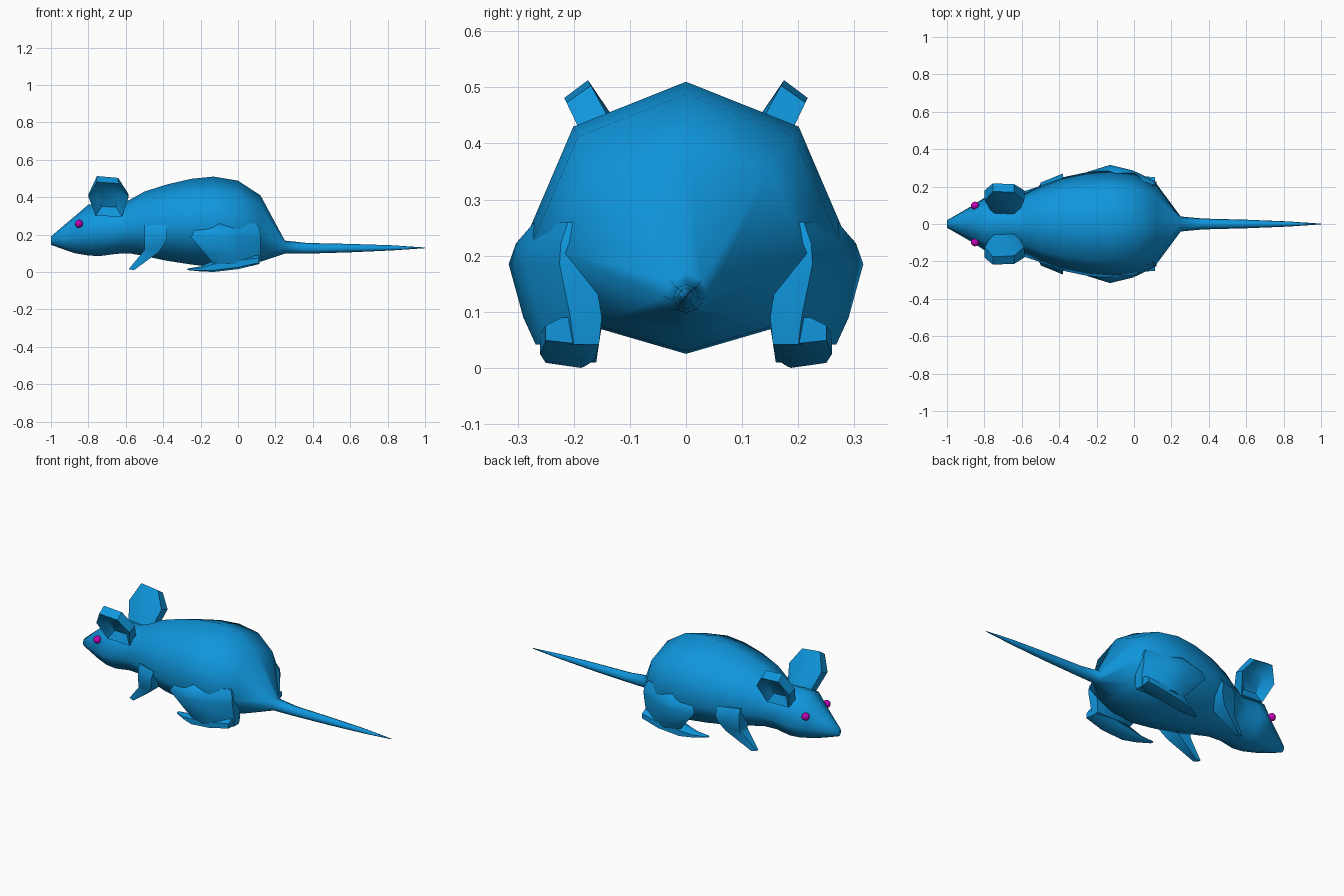
import bpy, bmesh, math
from mathutils import Vector

if "Cube" in bpy.data.objects:
    bpy.data.objects.remove(bpy.data.objects["Cube"])


def material(name, rgb):
    m = bpy.data.materials.new(name)
    m.diffuse_color = (*rgb, 1)
    m.use_nodes = True
    m.node_tree.nodes["Principled BSDF"].inputs["Base Color"].default_value = m.diffuse_color
    return m


BLUE = material("blue", (0.005, 0.305, 0.72))
MAGENTA = material("magenta", (0.55, 0.0, 0.48))


def finish(name, bm, mat, angle):
    bmesh.ops.recalc_face_normals(bm, faces=bm.faces)
    me = bpy.data.meshes.new(name)
    bm.to_mesh(me)
    bm.free()
    me.materials.append(mat)
    ob = bpy.data.objects.new(name, me)
    bpy.context.collection.objects.link(ob)
    bpy.ops.object.select_all(action='DESELECT')
    ob.select_set(True)
    bpy.context.view_layer.objects.active = ob
    bpy.ops.object.shade_smooth_by_angle(angle=math.radians(angle))
    return ob


def loft(name, rings, mat=BLUE, angle=50, side=1):
    """Skin a list of equal-length rings and cap both ends."""
    bm = bmesh.new()
    vs = [[bm.verts.new((x, y * side, z)) for x, y, z in r] for r in rings]
    n = len(rings[0])
    for a, b in zip(vs, vs[1:]):
        for i in range(n):
            j = (i + 1) % n
            bm.faces.new((a[i], a[j], b[j], b[i]))
    bm.faces.new(vs[0])
    bm.faces.new(vs[-1])
    return finish(name, bm, mat, angle)


def body_ring(x, top, bottom, w):
    h = top - bottom
    half = [(0.7, 0.835), (1, 0.42), (0.58, 0.1)]
    pts = [(0, 1)] + half + [(0, 0)] + [(-y, z) for y, z in reversed(half)]
    return [(x, y * w, bottom + z * h) for y, z in pts]


# Body, head and tail: x, top, bottom, half width
stations = [(-1, 0.19, 0.145, 0.02), (-0.93, 0.25, 0.12, 0.06),
            (-0.87, 0.30, 0.10, 0.095), (-0.8, 0.36, 0.088, 0.14),
            (-0.74, 0.365, 0.085, 0.15), (-0.65, 0.36, 0.097, 0.14),
            (-0.58, 0.385, 0.10, 0.165), (-0.5, 0.43, 0.085, 0.205),
            (-0.38, 0.468, 0.06, 0.25), (-0.25, 0.498, 0.04, 0.277),
            (-0.13, 0.51, 0.025, 0.287), (0, 0.488, 0.03, 0.275),
            (0.12, 0.41, 0.055, 0.215), (0.25, 0.168, 0.098, 0.04),
            (0.37, 0.155, 0.098, 0.029), (0.6, 0.15, 0.105, 0.023),
            (0.82, 0.143, 0.115, 0.014), (1, 0.131, 0.127, 0.002)]
loft("body", [body_ring(*s) for s in stations], angle=65)


def thigh_ring(x0, x1, y0, y1, z):
    d = y1 - y0
    m = x0 + (x1 - x0) * 0.33
    return [(x0, y0 + d * 0.75, z), (m, y1, z), (m + (x1 - m) * 0.5, y1 - d * 0.2, z),
            (x1, y0 + d * 0.4, z), (x1, y0, z), (m, y0, z)]


def box_ring(x, y0, y1, z0, z1):
    c = (y1 - y0) * 0.3
    return [(x, y0, z0 + (z1 - z0) * 0.4), (x, y0 + c, z0), (x, y1, z0 + (z1 - z0) * 0.15),
            (x, y1, z0 + (z1 - z0) * 0.7), (x, y1 - c, z1), (x, y0 + c, z1)]


def leg_ring(x0, x1, y0, y1, z0, z1):
    # z0 at the front edge, z1 at the back edge
    return [(x0, y0, z0), (x0, y1 - (y1 - y0) * 0.35, z0), (x1, y1, z1), (x1, y0, z1)]


for side, tag in ((1, "left"), (-1, "right")):
    # Hind thigh
    loft("hind_thigh_" + tag, [
        thigh_ring(-0.2, 0.10, 0.17, 0.27, 0.26),
        thigh_ring(-0.235, 0.118, 0.17, 0.303, 0.222),
        thigh_ring(-0.25, 0.12, 0.165, 0.316, 0.185),
        thigh_ring(-0.17, 0.12, 0.15, 0.29, 0.09),
        thigh_ring(-0.13, 0.115, 0.155, 0.268, 0.042)], side=side)
    # Hind foot
    loft("hind_foot_" + tag, [
        box_ring(-0.27, 0.165, 0.185, 0.01, 0.018),
        box_ring(-0.2, 0.163, 0.22, 0.003, 0.03),
        box_ring(-0.13, 0.16, 0.25, 0, 0.06),
        box_ring(0, 0.155, 0.26, 0.015, 0.08),
        box_ring(0.113, 0.155, 0.25, 0.042, 0.09)], side=side)
    # Front leg with pointed paw
    loft("front_leg_" + tag, [
        leg_ring(-0.5, -0.38, 0.13, 0.245, 0.25, 0.25),
        leg_ring(-0.5, -0.38, 0.13, 0.27, 0.21, 0.21),
        leg_ring(-0.5, -0.385, 0.14, 0.255, 0.118, 0.165),
        leg_ring(-0.51, -0.42, 0.145, 0.23, 0.105, 0.11),
        leg_ring(-0.585, -0.555, 0.16, 0.185, 0.015, 0.01)], side=side)

    # Cupped ear: inner back shell, rim, and recessed hollow facing outwards
    outline = [(-0.8, 0.42), (-0.755, 0.515), (-0.64, 0.505),
               (-0.585, 0.42), (-0.62, 0.295), (-0.76, 0.3)]

    def ear_ring(scale, y_tip, y_base, drop):
        cx, cz = -0.69, 0.41
        ring = []
        for x, z in outline:
            t = (z - 0.3) / 0.21
            ring.append((cx + (x - cx) * scale, y_base + (y_tip - y_base) * t,
                         cz + (z - cz) * scale - drop * t))
        return ring

    loft("ear_" + tag, [
        ear_ring(0.72, 0.155, 0.05, 0.0),
        ear_ring(0.98, 0.172, 0.06, 0.0),
        ear_ring(1.0, 0.215, 0.13, 0.033),
        ear_ring(0.55, 0.165, 0.11, 0.015)], side=side, angle=40)

    # Eye
    bm = bmesh.new()
    bmesh.ops.create_icosphere(bm, subdivisions=2, radius=0.022)
    bmesh.ops.translate(bm, verts=bm.verts, vec=Vector((-0.85, 0.098 * side, 0.258)))
    finish("eye_" + tag, bm, MAGENTA, 60)
